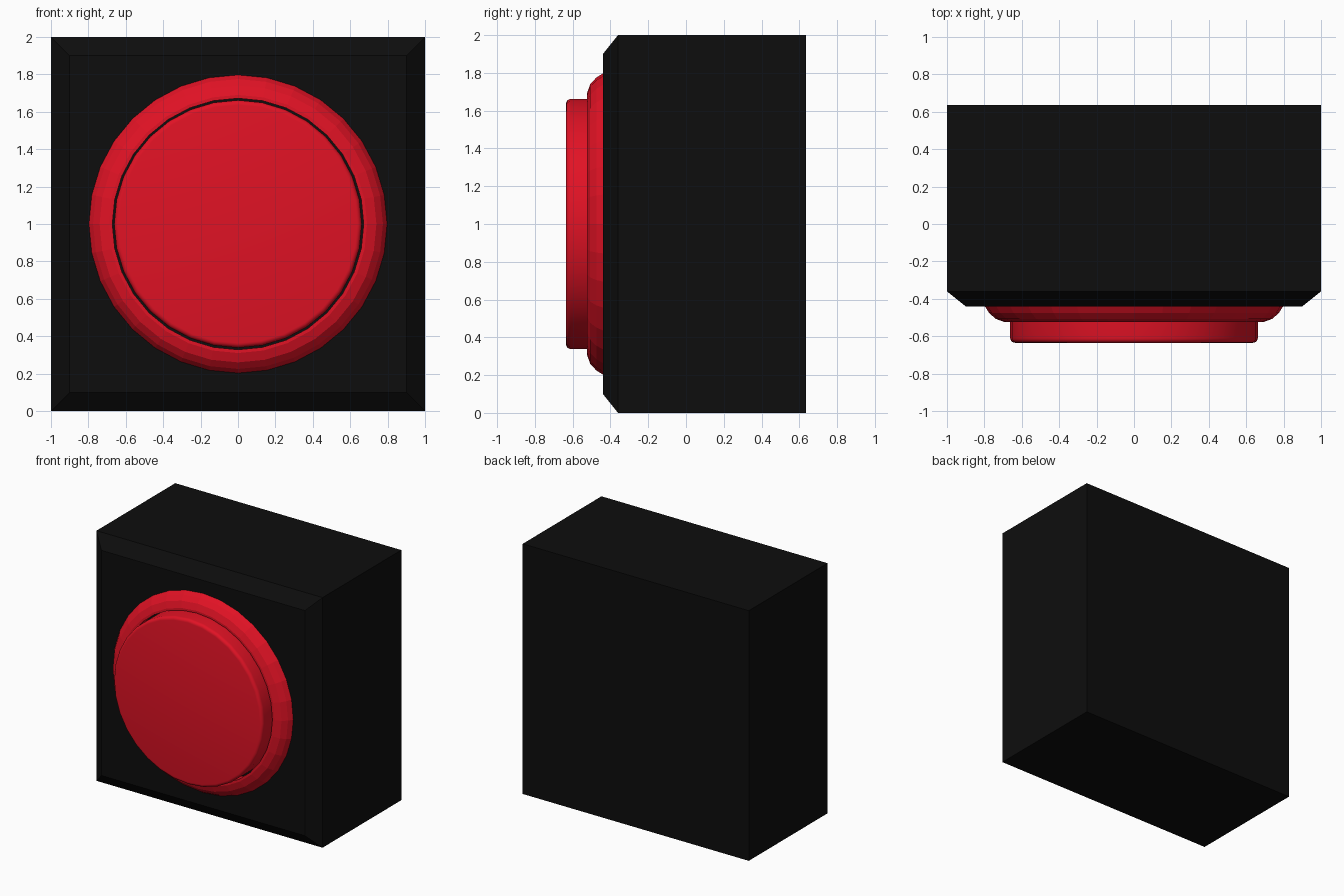
import bpy, bmesh, math

if "Cube" in bpy.data.objects:
    bpy.data.objects.remove(bpy.data.objects["Cube"])

def material(name, color):
    m = bpy.data.materials.new(name)
    m.diffuse_color = color
    m.use_nodes = True
    m.node_tree.nodes["Principled BSDF"].inputs["Base Color"].default_value = m.diffuse_color
    return m

black = material("black_plastic", (0.004, 0.004, 0.004, 1))
red = material("red_plastic", (0.75, 0.006, 0.018, 1))

def add_object(name, bm, mat):
    bmesh.ops.recalc_face_normals(bm, faces=bm.faces)
    me = bpy.data.meshes.new(name)
    bm.to_mesh(me)
    bm.free()
    me.materials.append(mat)
    ob = bpy.data.objects.new(name, me)
    bpy.context.collection.objects.link(ob)
    return ob

def lathe(name, profile, mat, closed, sides=32, cz=1.0):
    """Spin (radius, y) points about the front-back axis; cap the ends unless closed."""
    bm = bmesh.new()
    rings = [[bm.verts.new((r * math.sin(2 * math.pi * i / sides), y,
                            cz + r * math.cos(2 * math.pi * i / sides)))
              for i in range(sides)] for r, y in profile]
    pairs = list(zip(rings, rings[1:]))
    if closed:
        pairs.append((rings[-1], rings[0]))
    for a, b in pairs:
        for i in range(sides):
            j = (i + 1) % sides
            bm.faces.new((a[i], a[j], b[j], b[i]))
    if not closed:
        bm.faces.new(rings[0])
        bm.faces.new(rings[-1])
    return add_object(name, bm, mat)

# Housing: box with a chamfered front
bm = bmesh.new()
loops = []
for y, h in ((0.635, 1.0), (-0.36, 1.0), (-0.44, 0.9)):
    loops.append([bm.verts.new((sx * h, y, 1 + sz * h))
                  for sx, sz in ((-1, -1), (1, -1), (1, 1), (-1, 1))])
for a, b in zip(loops, loops[1:]):
    for i in range(4):
        j = (i + 1) % 4
        bm.faces.new((a[i], a[j], b[j], b[i]))
bm.faces.new(loops[0])
bm.faces.new(loops[-1])
add_object("housing", bm, black)

# Bezel: rounded ring around the button
lathe("bezel_ring", [(0.672, -0.43), (0.797, -0.43), (0.797, -0.44), (0.775, -0.475),
                     (0.74, -0.507), (0.69, -0.525), (0.672, -0.525)], red, True)

# Button: disc with a small rounded front edge
def arc(r, y, rad, n=4):
    return [(r - rad + rad * math.cos(t), y + rad - rad * math.sin(t))
            for t in (math.pi / 2 * k / n for k in range(n + 1))]

button = lathe("push_button", [(0.662, -0.43)] + arc(0.662, -0.635, 0.025), red, False)
bpy.context.view_layer.objects.active = button
button.select_set(True)
bpy.ops.object.shade_smooth_by_angle(angle=math.radians(35))
